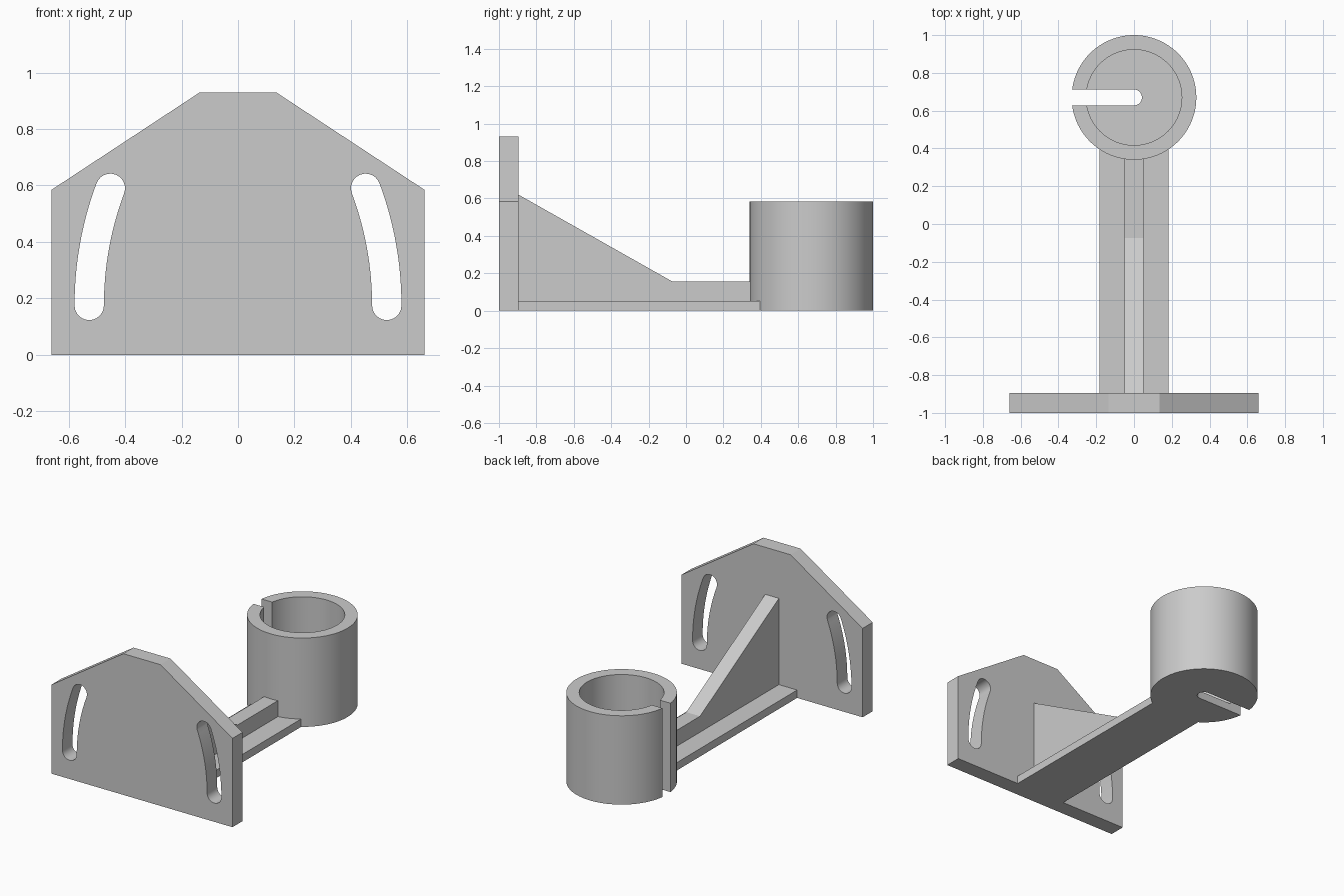
import bpy, bmesh, math
from mathutils import Vector

if "Cube" in bpy.data.objects:
    bpy.data.objects.remove(bpy.data.objects["Cube"])

grey = bpy.data.materials.new("matte grey")
grey.diffuse_color = (0.6, 0.6, 0.6, 1)
grey.use_nodes = True
grey.node_tree.nodes["Principled BSDF"].inputs["Base Color"].default_value = grey.diffuse_color


def prism(name, pts, lo, hi, axis):
    """Extrude a 2D outline along the given axis between lo and hi."""
    place = {"x": lambda a, b, t: (t, a, b),
             "y": lambda a, b, t: (a, t, b),
             "z": lambda a, b, t: (a, b, t)}[axis]
    bm = bmesh.new()
    face = bm.faces.new([bm.verts.new(place(a, b, lo)) for a, b in pts])
    new = bmesh.ops.extrude_face_region(bm, geom=[face])["geom"]
    shift = Vector(place(0, 0, hi - lo))
    bmesh.ops.translate(bm, vec=shift, verts=[v for v in new if isinstance(v, bmesh.types.BMVert)])
    return finish(name, bm)


def finish(name, bm):
    bmesh.ops.recalc_face_normals(bm, faces=bm.faces)
    mesh = bpy.data.meshes.new(name)
    bm.to_mesh(mesh)
    bm.free()
    mesh.materials.append(grey)
    obj = bpy.data.objects.new(name, mesh)
    bpy.context.collection.objects.link(obj)
    return obj


def activate(obj):
    bpy.ops.object.select_all(action="DESELECT")
    obj.select_set(True)
    bpy.context.view_layer.objects.active = obj


def cut(obj, cutter):
    """Subtract the cutter, then remove it."""
    mod = obj.modifiers.new("cut", "BOOLEAN")
    mod.operation, mod.solver, mod.object = "DIFFERENCE", "EXACT", cutter
    activate(obj)
    bpy.ops.object.modifier_apply(modifier=mod.name)
    bpy.data.objects.remove(cutter)


def smooth(obj):
    activate(obj)
    bpy.ops.object.shade_smooth_by_angle(angle=math.radians(30))


def arc(cx, cy, r, a0, a1, n):
    return [(cx + r * math.cos(a0 + (a1 - a0) * i / n),
             cy + r * math.sin(a0 + (a1 - a0) * i / n)) for i in range(n + 1)]


# Mounting plate with two mirrored curved adjustment slots
plate = prism("mounting_plate", [(-0.66, 0), (0.66, 0), (0.66, 0.585), (0.135, 0.93),
                                 (-0.135, 0.93), (-0.66, 0.585)], -1.0, -0.895, "y")
px, pz, radius, half = -0.663, 0.175, 1.19, 0.052
sweep = math.asin(0.415 / radius)
top = (px + radius * math.cos(sweep), pz + radius * math.sin(sweep))
slot = (arc(px, pz, radius + half, 0, sweep, 16)
        + arc(*top, half, sweep, sweep + math.pi, 12)[1:-1]
        + arc(px, pz, radius - half, sweep, 0, 16)
        + arc(px + radius, pz, half, math.pi, 2 * math.pi, 12)[1:-1])
for side in (-1, 1):
    cut(plate, prism("slot_cutter", [(side * x, z) for x, z in slot], -1.1, -0.8, "y"))
smooth(plate)

# Round cup: turned profile with a solid floor
CY, R_OUT, R_IN, H, FLOOR = 0.67, 0.33, 0.253, 0.585, 0.052
SEG = 96
bm = bmesh.new()
rings = [[bm.verts.new((x, y, z)) for x, y in arc(0, CY, r, 0, 2 * math.pi, SEG)[:-1]]
         for r, z in ((R_OUT, 0), (R_OUT, H), (R_IN, H), (R_IN, FLOOR))]
for a, b in zip(rings, rings[1:]):
    for i in range(SEG):
        j = (i + 1) % SEG
        bm.faces.new((a[i], a[j], b[j], b[i]))
bm.faces.new(rings[0])
bm.faces.new(rings[-1])
cup = finish("cup", bm)

# Side slot through the cup wall and floor, rounded at the centre
w = 0.042
cut(cup, prism("cup_slot_cutter", [(-0.5, CY - w)] + arc(0, CY, w, -math.pi / 2, math.pi / 2, 16)
               + [(-0.5, CY + w)], -0.1, 0.8, "z"))
smooth(cup)

# Flat arm from plate to cup, its end following the cup wall
HALF_ARM = 0.183
span = math.asin(HALF_ARM / 0.328)
end = arc(0, CY, 0.328, -math.pi / 2 + span, -math.pi / 2 - span, 20)
prism("arm", [(-HALF_ARM, -0.895), (HALF_ARM, -0.895)] + end, 0, 0.052, "z")

# Tapered stiffening rib on top of the arm
prism("rib", [(-0.895, 0.052), (0.35, 0.052), (0.35, 0.157), (-0.075, 0.157),
              (-0.895, 0.62)], -0.05, 0.05, "x")
